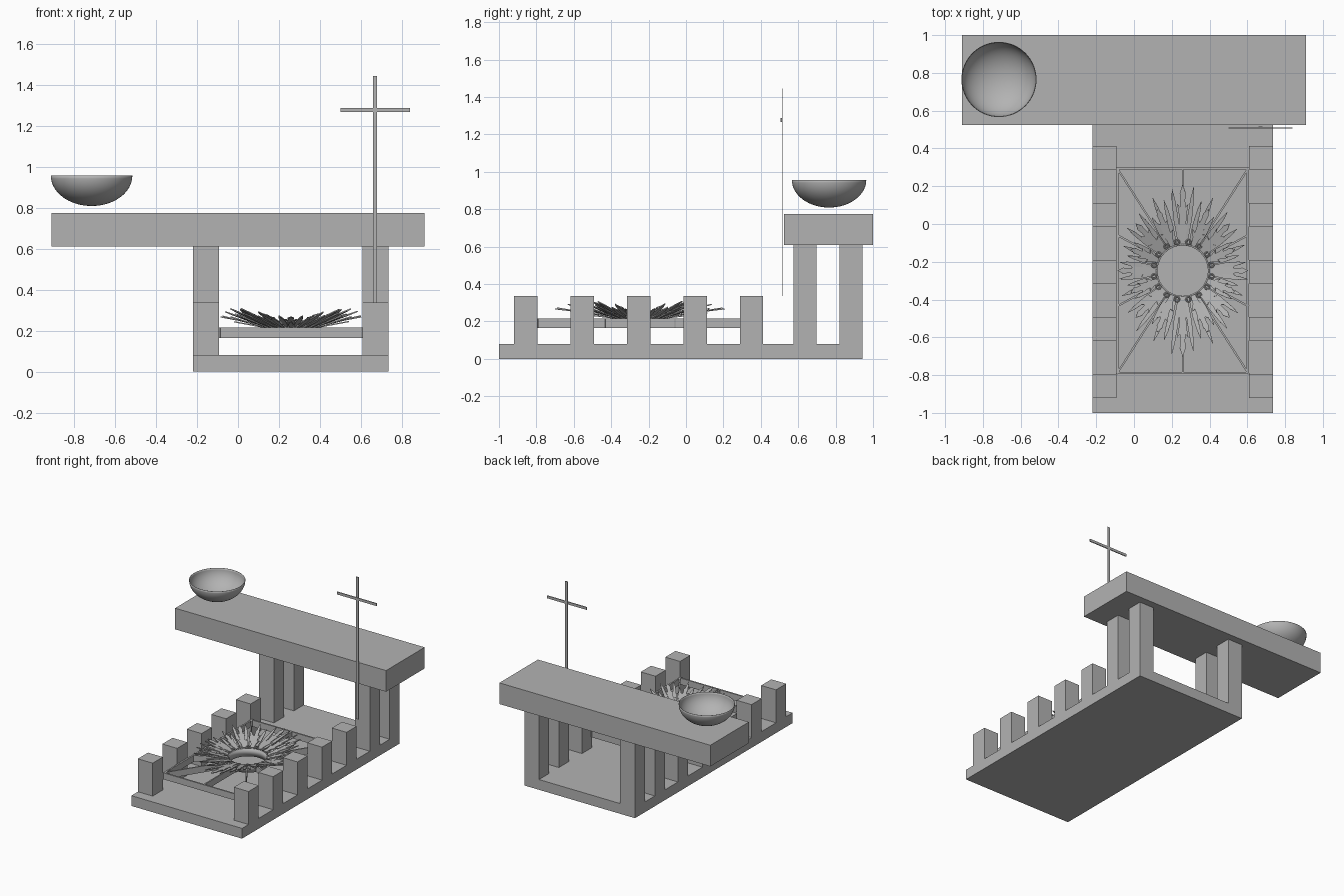
import bpy, bmesh, math, random
from mathutils import Vector

if "Cube" in bpy.data.objects:
    bpy.data.objects.remove(bpy.data.objects["Cube"], do_unlink=True)
random.seed(4)

stone = bpy.data.materials.new("grey stone")
stone.use_nodes = True
grey = (0.45, 0.45, 0.45, 1)
stone.diffuse_color = grey
stone.node_tree.nodes["Principled BSDF"].inputs["Base Color"].default_value = grey


def finish(name, bm):
    mesh = bpy.data.meshes.new(name)
    bm.to_mesh(mesh)
    bm.free()
    mesh.materials.append(stone)
    obj = bpy.data.objects.new(name, mesh)
    bpy.context.collection.objects.link(obj)
    return obj


def box(name, x0, x1, y0, y1, z0, z1):
    bm = bmesh.new()
    bmesh.ops.create_cube(bm, size=1)
    for v in bm.verts:
        v.co = ((x0 + x1) / 2 + v.co.x * (x1 - x0),
                (y0 + y1) / 2 + v.co.y * (y1 - y0),
                (z0 + z1) / 2 + v.co.z * (z1 - z0))
    return finish(name, bm)


def thicken(obj, amount, offset):
    mod = obj.modifiers.new("Thickness", "SOLIDIFY")
    mod.thickness = amount
    mod.offset = offset


def smooth(obj):
    bpy.ops.object.select_all(action="DESELECT")
    obj.select_set(True)
    bpy.context.view_layer.objects.active = obj
    bpy.ops.object.shade_smooth_by_angle()


# Floor slab and table top
box("base_slab", -0.22, 0.735, -1, 0.943, 0, 0.08)
box("table_top", -0.91, 0.91, 0.525, 1, 0.61, 0.775)

# Posts on both sides: five short pairs, two tall pairs
for side, x0, x1 in (("right", -0.22, -0.092), ("left", 0.608, 0.735)):
    for i in range(5):
        y = -0.92 + i * 0.302
        box(f"{side}_short_post_{i + 1}", x0, x1, y, y + 0.125, 0.08, 0.337)
    for i, y in enumerate((0.575, 0.82)):
        box(f"{side}_tall_post_{i + 1}", x0, x1, y, y + 0.123, 0.08, 0.61)

# Thin cross in front of the table
box("cross_upright", 0.66, 0.68, 0.512, 0.517, 0.337, 1.445)
box("cross_bar", 0.50, 0.84, 0.505, 0.512, 1.267, 1.287)

# Open half-ellipsoid bowl
bm = bmesh.new()
bmesh.ops.create_uvsphere(bm, u_segments=64, v_segments=32, radius=1)
bmesh.ops.delete(bm, geom=[v for v in bm.verts if v.co.z > 0.01], context="VERTS")
for v in bm.verts:
    v.co = (-0.715 + v.co.x * 0.199, 0.765 + v.co.y * 0.199, 0.957 + v.co.z * 0.148)
bowl = finish("bowl", bm)
thicken(bowl, 0.003, -1)
smooth(bowl)

# Thin frame with ribs running to the centre ring
CX, CY, RING = 0.258, -0.247, 0.137
X0, X1, Y0, Y1 = -0.092, 0.608, -0.795, 0.300
LOW, HIGH, WALL = 0.165, 0.215, 0.012
for name, a, b in (("right", X0, X0 + WALL), ("left", X1 - WALL, X1)):
    box(f"{name}_frame_rail", a, b, Y0, Y1, LOW, HIGH)
for name, a, b in (("front", Y0, Y0 + WALL), ("back", Y1 - WALL, Y1)):
    box(f"{name}_frame_rail", X0, X1, a, b, LOW, HIGH)

rib_ends = [(x, y) for x in (X0, X1) for y in (Y0, Y1, CY - 0.19, CY + 0.19)]
rib_ends += [(CX, Y0), (CX, Y1)]
bm = bmesh.new()
for x, y in rib_ends:
    out = Vector((x - CX, y - CY, 0))
    start = Vector((CX, CY, 0)) + out.normalized() * RING
    end = Vector((x, y, 0))
    bm.faces.new([bm.verts.new(p + Vector((0, 0, z)))
                  for p, z in ((start, LOW), (end, LOW), (end, HIGH), (start, HIGH))])
thicken(finish("frame_ribs", bm), 0.01, 0)

# Centre ring
bm = bmesh.new()
bmesh.ops.create_cone(bm, cap_ends=False, segments=64, radius1=RING, radius2=RING,
                      depth=0.06)
bmesh.ops.translate(bm, verts=bm.verts, vec=(CX, CY, 0.195))
ring = finish("centre_ring", bm)
thicken(ring, 0.008, 0)
smooth(ring)

# Ray outlines: (distance along, half width)
SPEAR = [(0, 0.006), (0.45, 0.013), (0.8, 0.009), (1, 0.001)]
LEAF = [(0, 0.012), (0.2, 0.018), (0.38, 0.034), (0.34, 0.018), (0.5, 0.02),
        (0.68, 0.03), (0.62, 0.014), (0.75, 0.013), (0.86, 0.016), (1, 0.001)]


def add_ray(bm, angle, reach, outline, lift):
    c, s = math.cos(angle), math.sin(angle)
    edge = 1 / math.hypot(c / 0.34, s / 0.45)
    length = (edge - RING) * reach
    rise = (0.038 + 0.05 * abs(math.sin(2 * angle))) * reach
    points = outline + [(t, -w) for t, w in reversed(outline)]
    verts = []
    for t, w in points:
        r = RING + 0.004 + t * length
        verts.append(bm.verts.new((CX + c * r - s * w, CY + s * r + c * w,
                                   HIGH + lift + t * rise)))
    bm.faces.new(verts)


# Sunburst: straight rays, with jagged leaves laid over them
bm = bmesh.new()
for i in range(48):
    add_ray(bm, math.tau * i / 48, (0.72, 0.96, 0.82, 1.0)[i % 4] - random.random() * 0.06,
            SPEAR, 0.003 + 0.004 * (i % 2))
thicken(finish("straight_rays", bm), 0.006, 0)
bm = bmesh.new()
for i in range(16):
    add_ray(bm, math.tau * i / 16, (1.0, 0.72, 0.85, 0.72)[i % 4], LEAF, 0.014)
thicken(finish("leaf_rays", bm), 0.005, 0)

# Small scroll rings around the centre
for i in range(16):
    a = math.tau * (i + 0.5) / 16
    bpy.ops.mesh.primitive_torus_add(
        major_radius=0.012, minor_radius=0.004, major_segments=14, minor_segments=6,
        location=(CX + 0.155 * math.cos(a), CY + 0.155 * math.sin(a), 0.232))
    scroll = bpy.context.object
    scroll.name = f"scroll_{i + 1}"
    scroll.data.materials.append(stone)
    smooth(scroll)
